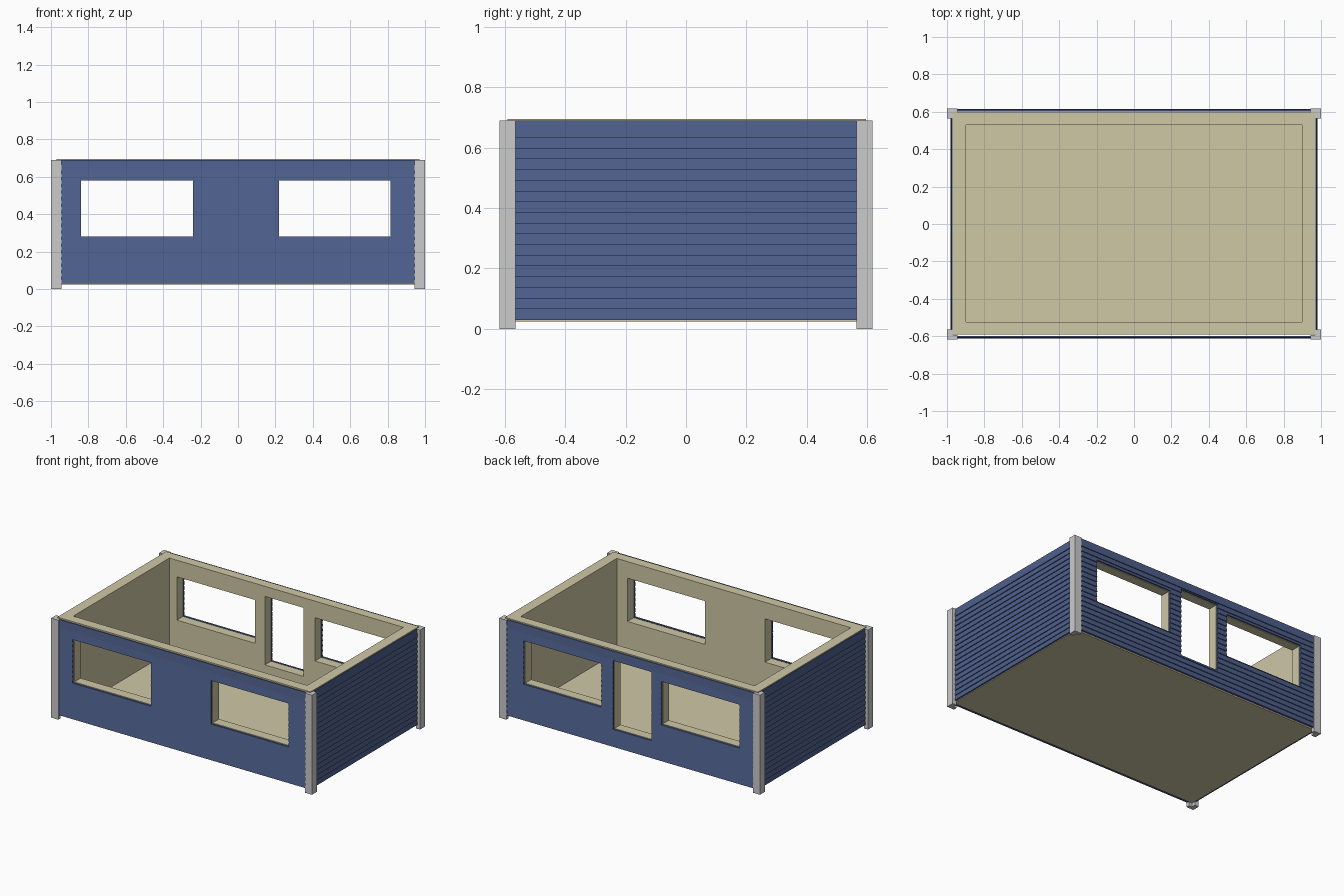
import bpy, bmesh
from math import pi
from mathutils import Matrix, Vector

if "Cube" in bpy.data.objects:
    bpy.data.objects.remove(bpy.data.objects["Cube"])

def material(name, rgb):
    m = bpy.data.materials.new(name)
    m.diffuse_color = (*rgb, 1)
    m.use_nodes = True
    m.node_tree.nodes["Principled BSDF"].inputs["Base Color"].default_value = m.diffuse_color
    return m

BLUE = material("blue_siding", (0.075, 0.115, 0.26))
CREAM = material("cream_wall", (0.62, 0.58, 0.38))

def add_object(name, bm, mat=None):
    bmesh.ops.recalc_face_normals(bm, faces=bm.faces[:])
    me = bpy.data.meshes.new(name)
    bm.to_mesh(me)
    bm.free()
    if mat:
        me.materials.append(mat)
    ob = bpy.data.objects.new(name, me)
    bpy.context.collection.objects.link(ob)
    return ob

def box(name, lo, hi, mat=None):
    lo, hi = Vector(lo), Vector(hi)
    bm = bmesh.new()
    bmesh.ops.create_cube(bm, size=1, matrix=Matrix.Translation((lo + hi) / 2)
                          @ Matrix.Diagonal((*(hi - lo), 1)))
    return add_object(name, bm, mat)

def prism(name, points, direction, mat=None, matrix=Matrix()):
    bm = bmesh.new()
    face = bm.faces.new([bm.verts.new(p) for p in points])
    ext = bmesh.ops.extrude_face_region(bm, geom=[face])
    verts = [v for v in ext["geom"] if isinstance(v, bmesh.types.BMVert)]
    bmesh.ops.translate(bm, vec=direction, verts=verts)
    bm.transform(matrix)
    return add_object(name, bm, mat)

def cut(ob, cutter):
    mod = ob.modifiers.new("opening", 'BOOLEAN')
    mod.operation = 'DIFFERENCE'
    mod.solver = 'EXACT'
    mod.object = cutter

Z0, TOP = 0.03, 0.69
PITCH, ROWS = 0.0355, 17

def siding(name, half, back, front, angle):
    # lapped boards: each one leans out at its lower edge
    inner = front - 0.006
    pts = [(-half, -back, TOP), (-half, -back, Z0)]
    for i in range(ROWS):
        z = Z0 + i * PITCH
        pts += [(-half, -front, z), (-half, -inner, z + PITCH)]
    pts += [(-half, -front, Z0 + ROWS * PITCH), (-half, -inner, TOP)]
    return prism(name, pts, (2 * half, 0, 0), BLUE, Matrix.Rotation(angle, 4, 'Z'))

# Inner shell: open-topped box with a thin floor
walls = box("inner_walls", (-0.97, -0.592, 0.025), (0.97, 0.597, 0.695), CREAM)
room = box("room_cutter", (-0.897, -0.523, 0.045), (0.897, 0.53, 0.9))

# Lapped siding on the four sides
front = siding("front_siding", 0.946, 0.600, 0.613, 0)
back = siding("back_siding", 0.946, 0.602, 0.616, pi)
siding("right_siding", 0.566, 0.969, 0.982, pi / 2)
siding("left_siding", 0.566, 0.969, 0.982, -pi / 2)

# Openings: two windows each in front and back, one door in the back
cutters = [room]
cut(walls, room)
openings = [
    (front, -1, -0.84, -0.24, 0.28, 0.58),
    (front, -1, 0.22, 0.815, 0.28, 0.58),
    (back, 1, -0.84, -0.24, 0.28, 0.58),
    (back, 1, 0.22, 0.815, 0.28, 0.58),
    (back, 1, -0.165, 0.13, 0.15, 0.625),
]
for board, side, x0, x1, z0, z1 in openings:
    ya, yb = sorted((side * 0.45, side * 0.7))
    c = box("opening_cutter", (x0, ya, z0), (x1, yb, z1))
    cutters.append(c)
    cut(walls, c)
    cut(board, c)

# Bake the openings and drop the cutters
bpy.context.view_layer.update()
dg = bpy.context.evaluated_depsgraph_get()
baked = [(ob, bpy.data.meshes.new_from_object(ob.evaluated_get(dg)))
         for ob in (walls, front, back)]
for ob, me in baked:
    ob.modifiers.clear()
    ob.data = me
for c in cutters:
    bpy.data.objects.remove(c)

# Corner trim posts, L-shaped around the shell
for sx, side in ((-1, "left"), (1, "right")):
    for sy, end in ((-1, "front"), (1, "back")):
        outline = [(1, 0.618), (0.945, 0.618), (0.945, 0.594),
                   (0.968, 0.594), (0.968, 0.565), (1, 0.565)]
        prism(f"{end}_{side}_corner_post",
              [(sx * x, sy * y, 0) for x, y in outline], (0, 0, TOP))
